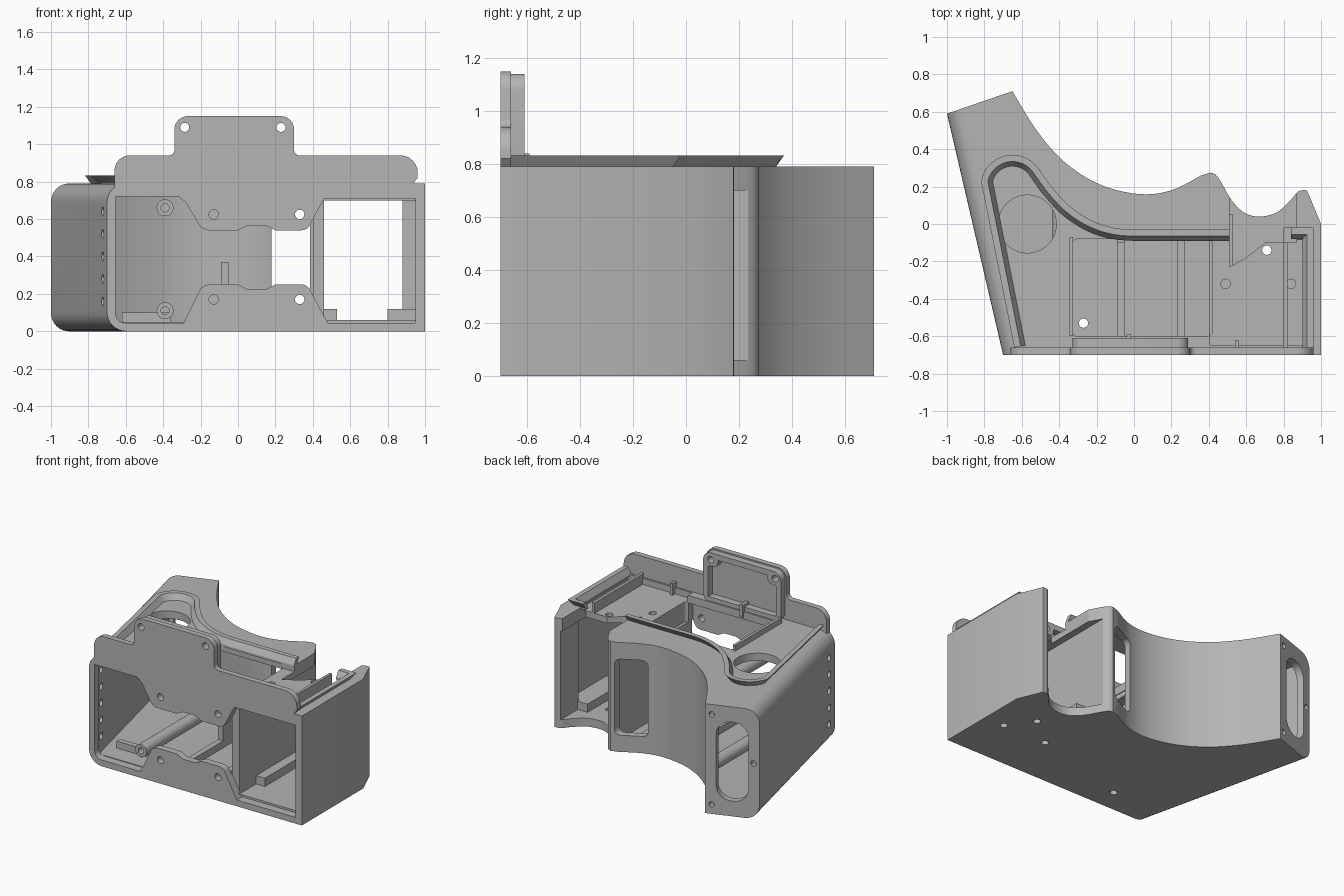
import bpy, bmesh, math
from mathutils import Vector, Matrix

cube = bpy.data.objects.get("Cube")
if cube:
    bpy.data.objects.remove(cube, do_unlink=True)

grey = bpy.data.materials.new("plain grey")
grey.use_nodes = True
grey.diffuse_color = (0.46, 0.46, 0.46, 1)
grey.node_tree.nodes["Principled BSDF"].inputs["Base Color"].default_value = grey.diffuse_color


def make(name, bm):
    bmesh.ops.recalc_face_normals(bm, faces=bm.faces)
    mesh = bpy.data.meshes.new(name)
    bm.to_mesh(mesh)
    bm.free()
    mesh.materials.append(grey)
    ob = bpy.data.objects.new(name, mesh)
    bpy.context.collection.objects.link(ob)
    return ob


def prism(name, pts, lo, hi, axis="Z", matrix=None, bevel=None):
    """Extrude a 2D outline along z (x, y points) or y (x, z points)."""
    bm = bmesh.new()
    rings = []
    for h in (lo, hi):
        rings.append([bm.verts.new((p[0], p[1], h) if axis == "Z" else (p[0], h, p[1])) for p in pts])
    bm.faces.new(rings[0])
    bm.faces.new(rings[1])
    for i in range(len(pts)):
        j = (i + 1) % len(pts)
        bm.faces.new((rings[0][i], rings[0][j], rings[1][j], rings[1][i]))
    if bevel:
        bmesh.ops.recalc_face_normals(bm, faces=bm.faces)
        edges = [e for e in bm.edges if bevel(e)]
        bmesh.ops.bevel(bm, geom=edges, offset=0.1, segments=8, profile=0.5, affect="EDGES")
    if matrix:
        bm.transform(matrix)
    return make(name, bm)


def rect(x0, x1, y0, y1, r=0):
    return rounded([(x0, y0, r), (x1, y0, r), (x1, y1, r), (x0, y1, r)])


def circle(x, y, r, n=24):
    return [(x + r * math.cos(math.tau * i / n), y + r * math.sin(math.tau * i / n)) for i in range(n)]


def rounded(corners, steps=6):
    """Outline with an optional fillet radius as third value of a corner."""
    out = []
    for i, c in enumerate(corners):
        p = Vector(c[:2])
        r = c[2] if len(c) > 2 else 0
        if not r:
            out.append(p)
            continue
        a = (Vector(corners[i - 1][:2]) - p).normalized()
        b = (Vector(corners[(i + 1) % len(corners)][:2]) - p).normalized()
        half = a.angle(b) / 2
        t = r / math.tan(half)
        centre = p + (a + b).normalized() * (r / math.sin(half))
        s, e = p + a * t - centre, p + b * t - centre
        for k in range(steps + 1):
            f = k / steps
            out.append(centre + (s * (1 - f) + e * f).normalized() * r)
    return out


def spline(pts, steps=5):
    ps = [Vector(p) for p in [pts[0]] + pts + [pts[-1]]]
    out = []
    for i in range(1, len(ps) - 2):
        a, b, c, d = ps[i - 1:i + 3]
        for k in range(steps):
            t = k / steps
            out.append(0.5 * (2 * b + (c - a) * t + (2 * a - 5 * b + 4 * c - d) * t ** 2
                              + (3 * b - a - 3 * c + d) * t ** 3))
    return out + [ps[-1]]


def offset(pts, d, closed):
    """Shift a path to the right of its direction of travel."""
    ps, out = [Vector(p) for p in pts], []
    n = len(ps)
    for i, p in enumerate(ps):
        before = ps[i] - ps[i - 1] if closed or i else ps[1] - ps[0]
        after = ps[(i + 1) % n] - p if closed or i < n - 1 else before
        n1 = Vector((before.y, -before.x)).normalized()
        n2 = Vector((after.y, -after.x)).normalized()
        out.append(p + (n1 + n2) * (d / (1 + n1.dot(n2))))
    return out


def cut(ob, *cutters):
    for c in cutters:
        mod = ob.modifiers.new("cut", "BOOLEAN")
        mod.operation, mod.solver, mod.object = "DIFFERENCE", "EXACT", c
        bpy.context.view_layer.objects.active = ob
        bpy.ops.object.modifier_apply(modifier=mod.name)
        bpy.data.objects.remove(c, do_unlink=True)


def box(name, x0, x1, y0, y1, z0, z1):
    return prism(name, rect(x0, x1, y0, y1), z0, z1)


# Body shell: plan outline with hand grip, scooped back and notch
scoop = spline([(-.65, .71), (-.52, .5), (-.37, .33), (-.18, .21), (.03, .16), (.2, .18), (.36, .26)])
notch = spline([(.41, .275), (.45, .25), (.52, .13), (.59, .06), (.67, .04), (.76, .06),
                (.83, .12), (.88, .175), (.925, .18)], 4)
side = [(-.7, -.7), (-1, .59)]
body = prism("body_shell", side + scoop + notch + [(1, 0), (1, -.7)], 0, .79,
             bevel=lambda e: abs(e.verts[0].co.z - e.verts[1].co.z) < .01
             and max(v.co.x for v in e.verts) < -.69 and min(v.co.y for v in e.verts) < -.6)

# Hollow interior and side compartment
cavity = offset(side + scoop + [(.45, .26), (.45, -.7)], .05, True)
cut(body, prism("cavity", cavity, .05, .735),
    prism("compartment", [(.46, -.652), (.95, -.652), (.95, -.03), (.88, -.03), (.88, .4), (.46, .4)], .06, .7))

# Front opening with the waisted middle
front = rounded([(-.655, .045, .05), (-.29, .045), (-.19, .25, .06), (0, .25), (.05, .225, .04), (.15, .225, .04),
                 (.2, .25), (.37, .25, .05), (.48, .045), (.95, .045), (.95, .71), (.46, .71),
                 (.37, .54, .05), (.2, .54), (.15, .565, .04), (.05, .565, .04), (0, .54), (-.19, .54, .06),
                 (-.28, .69, .05), (-.34, .738), (-.655, .738)])
cut(body, prism("front_opening", front, -.8, -.64, "Y"))

# Top openings, sunken deck and round dial hole
deck_edge = [(.51, -.23), (.6, -.18), (.7, -.1), (.87, -.1), (.87, .4), (.51, .4)]
cut(body, prism("top_opening", rect(-.33, .42, -.6, -.08, .03), .6, 1),
    prism("deck", rect(.405, .92, -.648, -.085), .745, 1),
    prism("deck_back", deck_edge, .5, 1.1),
    prism("dial_hole", circle(-.57, 0, .155, 40), .6, 1))

# Scoop window, grip end slot and its screw holes
cut(body, prism("window", rect(.18, .385, .12, .67, .04), .08, .4, "Y"))
grip_end = Matrix.Translation((-.825, .65, 0)) @ Matrix.Rotation(math.atan2(.12, .35), 4, "Z")
cut(body, prism("slot", rect(-.11, .11, .11, .68, .1), -.12, .1, "Y", grip_end))
for u, z in ((.14, .07), (.14, .72), (-.145, .4)):
    cut(body, prism("screw", circle(u, z, .02, 16), -.04, .1, "Y", grip_end))

# Screw holes in front, bottom and deck, and the row in the grip wall
for x in (-.13, .33):
    for z in (.17, .625):
        cut(body, prism("screw", circle(x, z, .025, 20), -.8, -.55, "Y"))
for x, y in ((.49, -.32), (.84, -.32), (.71, -.14), (-.27, -.53)):
    cut(body, prism("screw", circle(x, y, .025, 20), -.1, 1))
turn = Matrix.Rotation(math.pi / 2, 4, "Z")
for i in range(5):
    cut(body, prism("screw", circle(-.6, .16 + .12 * i, .024, 16), .6, .85, "Y", turn))

# Raised front plate with the upper tab
plate = prism("front_plate", rounded([
    (-.66, .72), (-.66, .94, .08), (-.34, .94, .03), (-.34, 1.15, .07), (.3, 1.15, .07),
    (.3, .94, .03), (.96, .94, .09), (.96, .82), (.92, .77), (.92, .72)]), -.7, -.66, "Y")
frame = prism("tab_frame", rect(-.33, .29, .78, 1.14, .06), -.665, -.61, "Y")
cut(frame, prism("recess", rounded([(-.29, .82), (.25, .82), (.25, 1.04), (.18, 1.05, .03), (.17, 1.1),
                                    (-.22, 1.1), (-.23, 1.05, .03), (-.29, 1.04)]), -.67, -.5, "Y"))
for x in (-.285, .23):
    for ob in (plate, frame):
        cut(ob, prism("screw", circle(x, 1.09, .024, 20), -.8, -.5, "Y"))


# Flared sealing ridge around the top
def ridge(name, path):
    bm = bmesh.new()
    profile = [(.03, .775), (.03, .79), (0, .832), (.035, .832), (.06, .79), (.06, .775)]
    rows = [[bm.verts.new((p.x, p.y, z)) for p in offset(path, d, False)] for d, z in profile]
    for k in range(len(rows)):
        a, b = rows[k - 1], rows[k]
        for i in range(len(path) - 1):
            bm.faces.new((a[i], a[i + 1], b[i + 1], b[i]))
    bm.faces.new([r[0] for r in rows])
    bm.faces.new([r[-1] for r in rows])
    return make(name, bm)


bend = [(-.65 + .17 * math.cos(a), .2 + .17 * math.sin(a))
        for a in [math.radians(170 - 13 * i) for i in range(11)]]
ridge("grip_ridge", [(-.64, -.66)] + bend
      + spline([(-.45, .21), (-.35, .1), (-.23, .02), (-.11, -.02), (0, -.03)], 4) + [(.51, -.03)])
ridge("side_ridge", [(.84, -.02), (.96, -.02), (.96, -.66)])

# Deck ribs and small posts
box("deck_rib_right", -.345, -.325, -.6, -.07, .77, .83)
box("deck_rib_left", .8, .82, -.66, -.1, .735, .82)
box("deck_post_left", .54, .56, -.665, -.62, .73, .83)
box("deck_post_middle", -.04, -.015, -.665, -.59, .75, .84)

# Interior ribs, floor steps and screw bosses
box("floor_rib", -.09, -.05, -.1, .165, .04, .37)
box("low_rib_right", -.09, -.05, -.655, -.1, .04, .1)
box("low_rib_left", .23, .27, -.655, .14, .04, .11)
box("floor_step_inner", .455, .53, -.45, .05, .05, .12)
box("floor_step_outer", .8, .955, -.45, -.02, .05, .12)
box("tray", -.62, -.36, -.5, -.46, .04, .1)
for z in (.11, .66):
    boss = prism("screw_boss", circle(-.39, z, .045), -.55, .31, "Y")
    cut(boss, prism("screw", circle(-.39, z, .022, 16), -.7, -.4, "Y"))

# Smooth curved surfaces, keep edges sharp
bpy.ops.object.select_all(action="DESELECT")
for ob in bpy.context.scene.objects:
    if ob.type == "MESH" and grey.name in ob.data.materials:
        ob.select_set(True)
        bpy.context.view_layer.objects.active = ob
bpy.ops.object.shade_smooth_by_angle(angle=math.radians(25))
